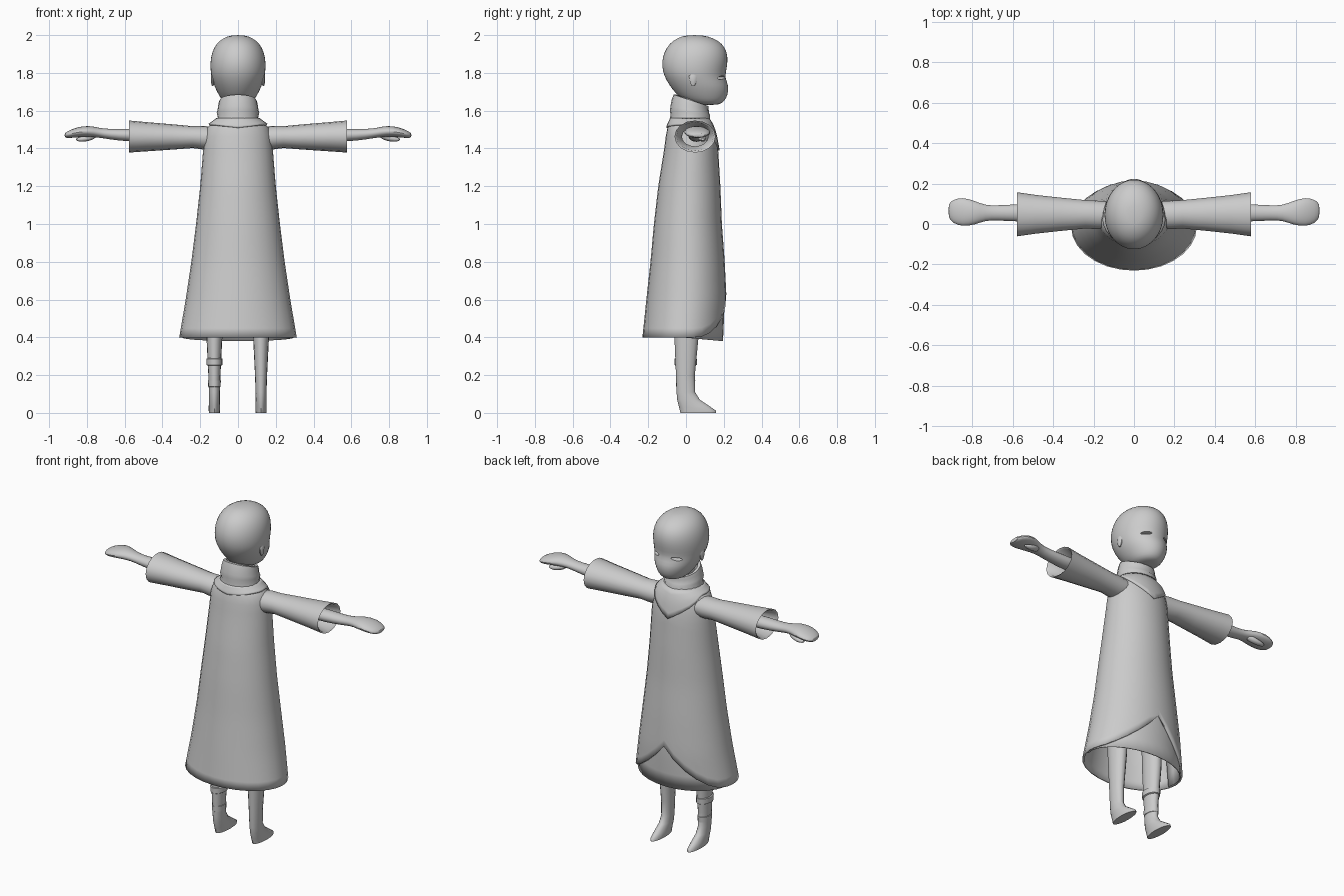
import bpy, bmesh
from math import sin, cos, pi, radians
from mathutils import Vector

old = bpy.data.objects.get("Cube")
if old:
    bpy.data.objects.remove(old)

grey = bpy.data.materials.new("plain_grey")
grey.use_nodes = True
grey.diffuse_color = (0.6, 0.6, 0.6, 1)
grey.node_tree.nodes["Principled BSDF"].inputs["Base Color"].default_value = (0.6, 0.6, 0.6, 1)


def skin(name, rows, closed=True, caps=(False, False), subdiv=0, thick=0, mirror=False, angle=50):
    """Mesh that joins rows of points, with optional caps and modifiers."""
    bm = bmesh.new()
    vr = [[bm.verts.new(p) for p in row] for row in rows]
    n = len(rows[0])
    for a, b in zip(vr, vr[1:]):
        for i in range(n if closed else n - 1):
            j = (i + 1) % n
            bm.faces.new((a[i], a[j], b[j], b[i]))
    for want, ring in zip(caps, (vr[0], vr[-1])):
        if want:
            bm.faces.new(ring)
    bmesh.ops.recalc_face_normals(bm, faces=bm.faces)
    me = bpy.data.meshes.new(name)
    bm.to_mesh(me)
    bm.free()
    me.materials.append(grey)
    ob = bpy.data.objects.new(name, me)
    bpy.context.collection.objects.link(ob)
    bpy.ops.object.select_all(action='DESELECT')
    ob.select_set(True)
    bpy.context.view_layer.objects.active = ob
    bpy.ops.object.shade_smooth_by_angle(angle=radians(angle))
    if mirror:
        m = ob.modifiers.new("mirror", 'MIRROR')
        m.use_bisect_axis[0] = False
    if thick:
        m = ob.modifiers.new("thickness", 'SOLIDIFY')
        m.thickness = thick
        m.offset = -1
    if subdiv:
        m = ob.modifiers.new("round", 'SUBSURF')
        m.levels = m.render_levels = subdiv
    return ob


def upright(rings, n, cx=0.0):
    """Rings (z, back y, front y, half width, tilt) stacked along z."""
    out = []
    for z, y0, y1, rx, *tilt in rings:
        t = tilt[0] if tilt else 0
        out.append([Vector((cx + rx * cos(a), (y0 + y1) / 2 + (y1 - y0) / 2 * sin(a), z + t * sin(a)))
                    for a in (2 * pi * i / n for i in range(n))])
    return out


def sideways(rings, n):
    """Rings (x, y centre, y radius, z centre, z radius) along x."""
    return [[Vector((x, cy + ry * cos(a), cz + rz * sin(a)))
             for a in (2 * pi * i / n for i in range(n))] for x, cy, ry, cz, rz in rings]


# Coat shape: height, back, front, half width
COAT = [(0.36, -0.235, 0.205, 0.318), (0.6, -0.21, 0.215, 0.277), (0.8, -0.188, 0.205, 0.247),
        (1.0, -0.17, 0.19, 0.222), (1.2, -0.147, 0.182, 0.2), (1.4, -0.115, 0.17, 0.184),
        (1.48, -0.105, 0.155, 0.175), (1.525, -0.095, 0.14, 0.155), (1.56, -0.08, 0.12, 0.11)]


def coat_point(phi, z, scale=1.0):
    """Point on the coat, phi measured from the face direction."""
    for a, b in zip(COAT, COAT[1:]):
        if z <= b[0] or b is COAT[-1]:
            t = (z - a[0]) / (b[0] - a[0])
            _, y0, y1, rx = [p + (q - p) * t for p, q in zip(a, b)]
            return Vector((rx * scale * sin(phi),
                           (y0 + y1) / 2 + (y1 - y0) / 2 * scale * cos(phi), z))


def wrap(phis, low, high, steps, scale=1.0):
    return [[coat_point(p, low(p) + (high - low(p)) * i / steps, scale) for p in phis]
            for i in range(steps + 1)]


SEG = 28
around = [-pi + 2 * pi * i / SEG for i in range(SEG)]


def coat_hem(p):
    return 0.4 + 0.23 * max(0, 1 - abs(p) / 1.25) ** 1.8


def flap_hem(p):
    return 1.53 - 0.14 * max(0, 1 - abs(p) / 1.2) - 0.02 * max(0, 1 - (pi - abs(p)) / 1.0)


# Coat, under layer and pointed neck flap
skin("coat", wrap(around, coat_hem, 1.56, 24), thick=0.01)
front = [radians(-100 + 200 * i / 16) for i in range(17)]
skin("under_layer", wrap(front, lambda p: 0.4 - 0.02 * max(0, cos(p)), 0.8, 5, 0.955),
     closed=False, thick=0.006)
skin("neck_flap", wrap(around, flap_hem, 1.56, 5, 1.05), thick=0.012)

# High folded collar
skin("collar", upright([(1.535, -0.09, 0.135, 0.125), (1.565, -0.082, 0.128, 0.107, -0.01),
                        (1.59, -0.085, 0.128, 0.113, -0.012), (1.605, -0.082, 0.122, 0.108, -0.02),
                        (1.635, -0.075, 0.12, 0.104, -0.025), (1.655, -0.066, 0.118, 0.098, -0.03),
                        (1.655, -0.05, 0.1, 0.082, -0.03), (1.6, -0.05, 0.1, 0.082, -0.02)], 20))
skin("neck", upright([(1.54, -0.04, 0.09, 0.065), (1.72, -0.04, 0.1, 0.065)], 16))

# Head with slit eyes
head = skin("head", upright([(1.63, 0.07, 0.16, 0.035), (1.638, 0.025, 0.192, 0.07),
                             (1.665, -0.03, 0.215, 0.092), (1.7, -0.062, 0.225, 0.112),
                             (1.735, -0.09, 0.226, 0.128), (1.775, -0.112, 0.208, 0.14),
                             (1.81, -0.125, 0.214, 0.147), (1.86, -0.13, 0.223, 0.148),
                             (1.91, -0.117, 0.219, 0.139), (1.955, -0.09, 0.195, 0.116),
                             (1.985, -0.047, 0.145, 0.079), (2.0, 0.0, 0.09, 0.035)], 24),
            caps=(True, True), subdiv=1)
for side in (-1, 1):
    bpy.ops.mesh.primitive_uv_sphere_add(segments=16, ring_count=8, location=(side * 0.07, 0.19, 1.775))
    cutter = bpy.context.object
    cutter.name = "eye_cutter"
    cutter.hide_render = True
    cutter.scale = (0.033, 0.035, 0.009)
    cutter.rotation_euler = (0, side * 0.12, -side * 0.45)
    cutter.data.materials.append(grey)
    bpy.context.view_layer.objects.active = head
    cut = head.modifiers.new("eye_slit", 'BOOLEAN')
    cut.operation = 'DIFFERENCE'
    cut.object = cutter
    for m in list(head.modifiers):
        if m.type in {'SUBSURF', 'BOOLEAN'}:
            bpy.ops.object.modifier_apply(modifier=m.name)
    bpy.data.objects.remove(cutter)

# Ears, low on the sides of the head
skin("ears", upright([(1.73, 0.03, 0.045, 0.004), (1.75, 0.02, 0.055, 0.009),
                      (1.785, 0.015, 0.06, 0.01), (1.8, 0.03, 0.05, 0.004)], 10, 0.134),
     caps=(True, True), mirror=True)

# Wide sleeves with open cuffs
skin("sleeves", sideways([(0.1, 0.045, 0.065, 1.455, 0.05), (0.18, 0.045, 0.07, 1.457, 0.063),
                          (0.24, 0.048, 0.07, 1.46, 0.058), (0.36, 0.048, 0.082, 1.461, 0.068),
                          (0.48, 0.048, 0.095, 1.462, 0.077), (0.578, 0.048, 0.109, 1.463, 0.085),
                          (0.57, 0.048, 0.098, 1.463, 0.075), (0.45, 0.048, 0.07, 1.463, 0.052)], 16),
     mirror=True)

# Forearms, hands and thumbs
skin("arms", sideways([(0.4, 0.055, 0.048, 1.468, 0.038), (0.58, 0.055, 0.044, 1.47, 0.035),
                       (0.68, 0.055, 0.038, 1.475, 0.028), (0.735, 0.055, 0.038, 1.483, 0.026),
                       (0.79, 0.055, 0.062, 1.492, 0.031), (0.85, 0.06, 0.075, 1.486, 0.028),
                       (0.895, 0.062, 0.06, 1.475, 0.021), (0.92, 0.066, 0.036, 1.469, 0.012)], 14),
     caps=(True, True), subdiv=1, mirror=True)
skin("thumbs", sideways([(0.745, 0.07, 0.02, 1.472, 0.016), (0.79, 0.085, 0.022, 1.455, 0.018),
                         (0.83, 0.09, 0.018, 1.447, 0.014), (0.86, 0.088, 0.009, 1.448, 0.007)], 10),
     caps=(True, True), subdiv=1, mirror=True)

# Legs with pointed feet
LEG = [(0.75, -0.07, 0.08, 0.05), (0.42, -0.062, 0.068, 0.043), (0.2, -0.053, 0.047, 0.032),
       (0.11, -0.05, 0.048, 0.029), (0.07, -0.047, 0.073, 0.029), (0.035, -0.038, 0.125, 0.03),
       (0.012, -0.032, 0.158, 0.03), (0.0, -0.03, 0.16, 0.029)]
for name, x in (("right_leg", -0.125), ("left_leg", 0.122)):
    skin(name, upright(LEG, 16, x), caps=(True, True))

# Straps round one leg
for name, z, r in (("upper_strap", 0.27, 0.043), ("lower_strap", 0.155, 0.034)):
    rings = [(z + dz, -0.016 - r - d, 0.012 + r + d, r - 0.003 + d)
             for dz, d in ((-0.022, -0.008), (-0.016, 0.002), (0.016, 0.003), (0.022, -0.008))]
    skin(name, upright(rings, 16, -0.125), caps=(True, True))
